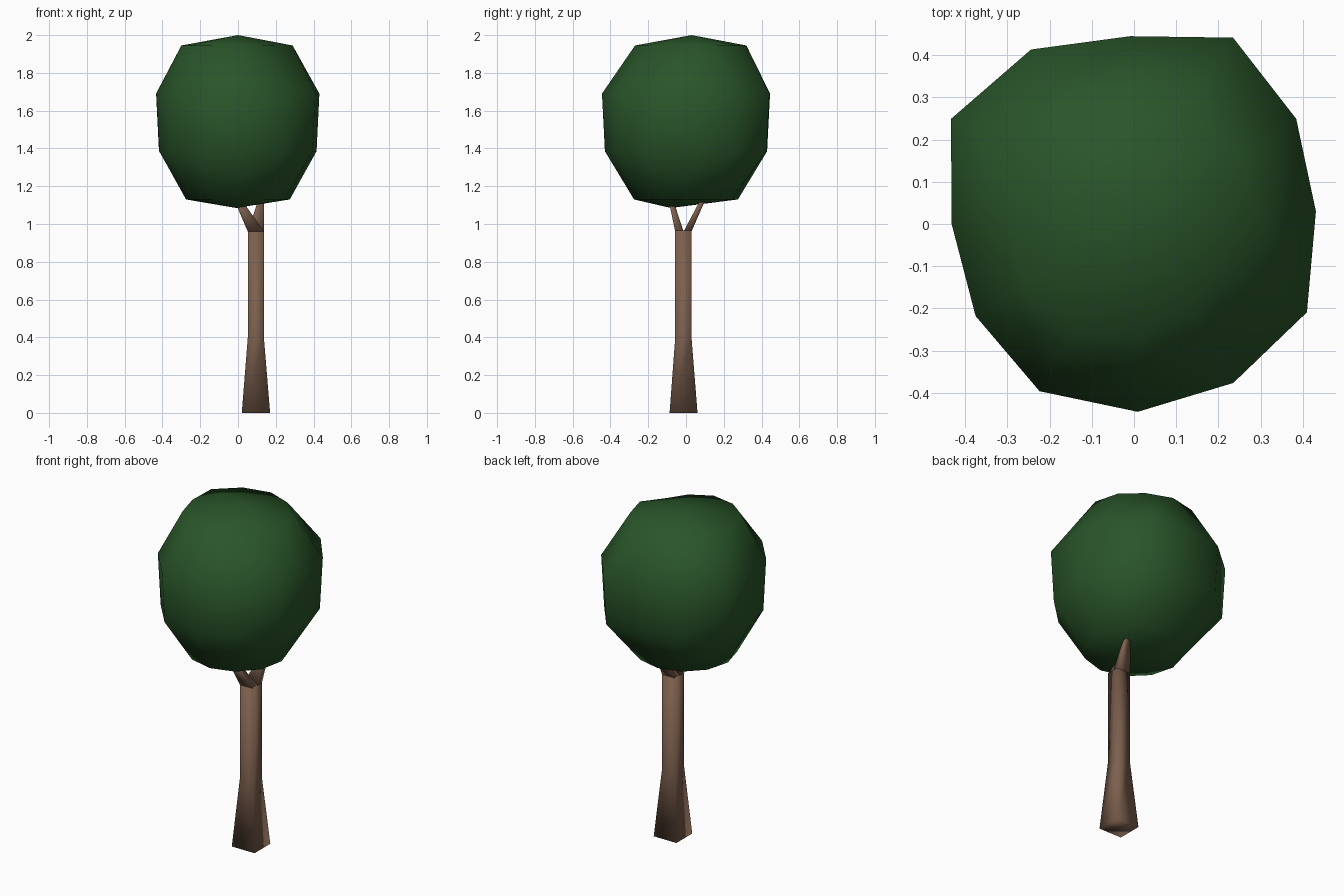
import bpy, bmesh, math

if "Cube" in bpy.data.objects:
    bpy.data.objects.remove(bpy.data.objects["Cube"])


def material(name, rgb):
    m = bpy.data.materials.new(name)
    m.diffuse_color = (*rgb, 1)
    m.use_nodes = True
    m.node_tree.nodes["Principled BSDF"].inputs["Base Color"].default_value = m.diffuse_color
    return m


def finish(bm, name, mat):
    bmesh.ops.recalc_face_normals(bm, faces=bm.faces)
    for f in bm.faces:
        f.smooth = True
    me = bpy.data.meshes.new(name)
    bm.to_mesh(me)
    bm.free()
    me.materials.append(mat)
    ob = bpy.data.objects.new(name, me)
    bpy.context.collection.objects.link(ob)
    return ob


def bridge(bm, a, b):
    n = len(a)
    for i in range(n):
        bm.faces.new((a[i], a[(i + 1) % n], b[(i + 1) % n], b[i]))


def rect(bm, x0, x1, y0, y1, z):
    return [bm.verts.new((x, y, z)) for x, y in ((x0, y0), (x1, y0), (x1, y1), (x0, y1))]


def loft(name, sections, mat):
    bm = bmesh.new()
    loops = [rect(bm, *s) for s in sections]
    for a, b in zip(loops, loops[1:]):
        bridge(bm, a, b)
    bm.faces.new(loops[0])
    bm.faces.new(loops[-1])
    return finish(bm, name, mat)


bark = material("bark brown", (0.2, 0.115, 0.075))
leaf = material("leaf green", (0.022, 0.09, 0.022))

# Square trunk with flared foot (x0, x1, y0, y1, z)
loft("trunk", [(.02, .17, -.087, .061, 0), (.052, .137, -.057, .029, .4),
               (.052, .137, -.057, .029, .965)], bark)

# Two branches forking from the trunk top into the crown
loft("front_branch", [(.052, .137, -.057, -.013, .96), (-.03, .004, -.097, -.075, 1.15)], bark)
loft("back_branch", [(.052, .137, -.013, .029, .96), (.115, .137, .088, .112, 1.15)], bark)

# Crown: uneven twelve-sided ball, one radius per spoke from +x anticlockwise
upper = [.432, .458, .50, .445, .48, .50, .432, .434, .455, .445, .444, .46]
top = [.29, .30, .30, .32, .33, .34, .30, .30, .28, .27, .24, .22]
rings = [(1.13, [.275] * 12, 0), (1.385, [r * .965 for r in upper], 0),
         (1.69, upper, .0), (1.945, top, .0)]
bm = bmesh.new()
loops = []
for z, radii, dx in rings:
    loop = []
    for i, r in enumerate(radii):
        a = math.radians(30 * i + 4 - 4 * abs(math.sin(math.radians(15 * i))))
        loop.append(bm.verts.new((r * math.cos(a) + dx, r * math.sin(a), z)))
    loops.append(loop)
for a, b in zip(loops, loops[1:]):
    bridge(bm, a, b)
for loop, pole in ((loops[0], (-.01, -.08, 1.085)), (loops[-1], (0, .03, 2.0))):
    p = bm.verts.new(pole)
    for i in range(12):
        bm.faces.new((loop[i], loop[(i + 1) % 12], p))
finish(bm, "crown", leaf)
